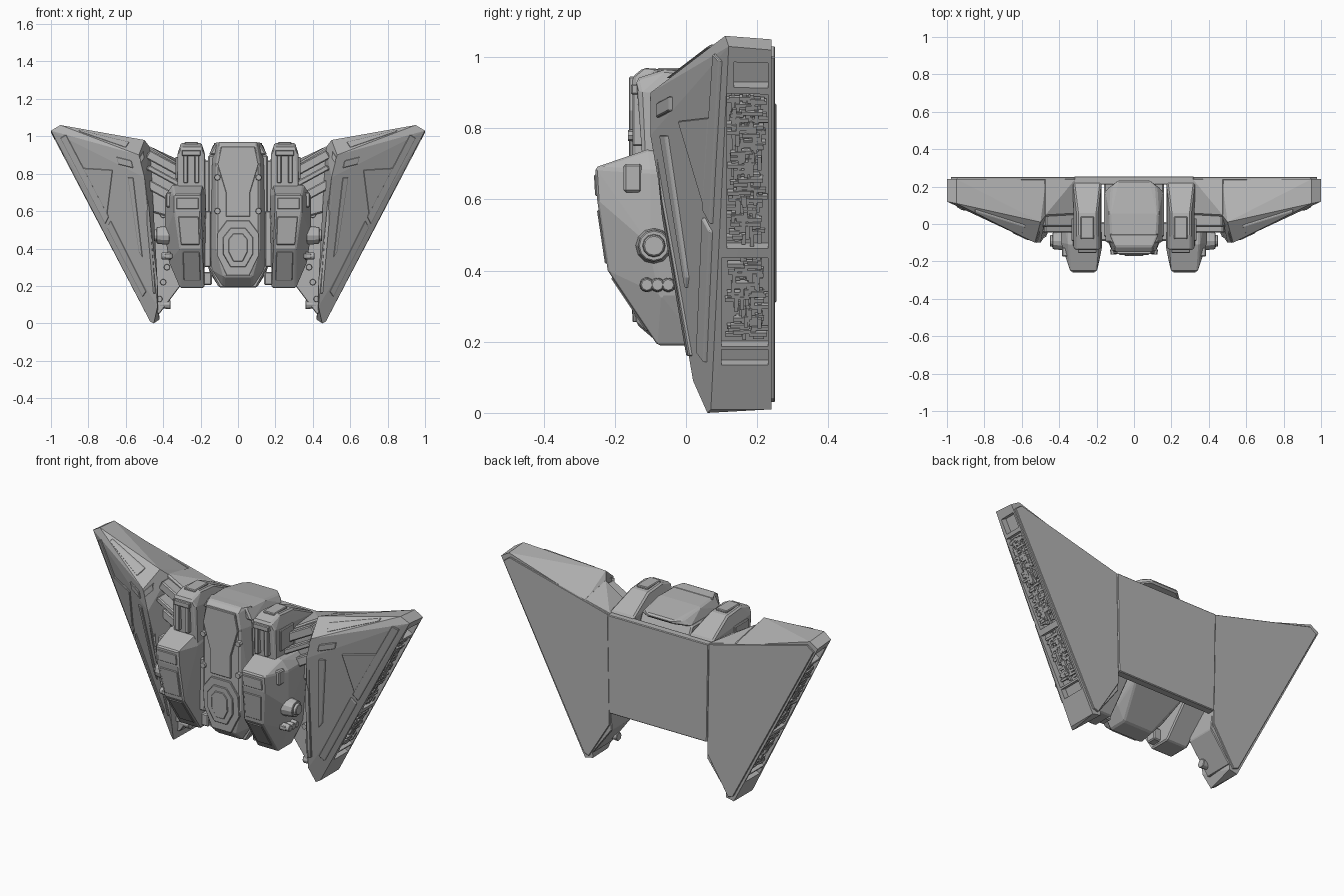
import bpy, bmesh, random
from math import pi
from mathutils import Matrix, Vector
from mathutils.bvhtree import BVHTree

random.seed(4)
if "Cube" in bpy.data.objects:
    bpy.data.objects.remove(bpy.data.objects["Cube"], do_unlink=True)

grey = bpy.data.materials.new("hull_grey")
grey.use_nodes = True
grey.diffuse_color = (0.45, 0.45, 0.45, 1)
grey.node_tree.nodes["Principled BSDF"].inputs["Base Color"].default_value = grey.diffuse_color


def finish(name, bm, mirror=True, bevel=0.008):
    bmesh.ops.recalc_face_normals(bm, faces=bm.faces)
    mesh = bpy.data.meshes.new(name)
    bm.to_mesh(mesh)
    bm.free()
    mesh.materials.append(grey)
    ob = bpy.data.objects.new(name, mesh)
    bpy.context.collection.objects.link(ob)
    if bevel:
        mod = ob.modifiers.new("Bevel", "BEVEL")
        mod.width, mod.segments = bevel, 1
    if mirror:
        ob.modifiers.new("Mirror", "MIRROR").use_mirror_merge = False
    return ob


def hull_mesh(points):
    bm = bmesh.new()
    for p in points:
        bm.verts.new(p)
    bmesh.ops.convex_hull(bm, input=bm.verts)
    loose = [v for v in bm.verts if not v.link_faces]
    bmesh.ops.delete(bm, geom=loose, context="VERTS")
    bmesh.ops.dissolve_limit(bm, angle_limit=0.03, verts=bm.verts, edges=bm.edges)
    return bm


def two_sided(points):
    return [(s * x, y, z) for s in (-1, 1) for x, y, z in points]


def prism(bm, front, back):
    a = [bm.verts.new(p) for p in front]
    b = [bm.verts.new(p) for p in back]
    bm.faces.new(a)
    bm.faces.new(b[::-1])
    for i in range(len(a)):
        j = (i + 1) % len(a)
        bm.faces.new((a[j], a[i], b[i], b[j]))


def slab(name, outline, y0, y1, mirror=True, bevel=0.004):
    bm = bmesh.new()
    prism(bm, [(x, y0, z) for x, z in outline], [(x, y1, z) for x, z in outline])
    return finish(name, bm, mirror, bevel)


def plates(name, outlines, tree, height, mirror=True):
    # plates that follow the front surface of another part
    bm = bmesh.new()
    for outline in outlines:
        pts = []
        for x, z in outline:
            hit = tree.ray_cast(Vector((x, -2, z)), Vector((0, 1, 0)))[0]
            pts.append(Vector((x, hit.y if hit else 0.1, z)))
        prism(bm, [p - Vector((0, height, 0)) for p in pts],
              [p + Vector((0, 0.01, 0)) for p in pts])
    return finish(name, bm, mirror, 0.003)


def box(bm, center, size, turn=None):
    m = Matrix.Translation(center) @ (turn or Matrix()) @ Matrix.Diagonal((*size, 1))
    bmesh.ops.create_cube(bm, size=1, matrix=m)


def drum(bm, center, radius, length, axis="Y", sides=12):
    m = Matrix.Translation(center) @ Matrix.Rotation(pi / 2, 4, axis)
    bmesh.ops.create_cone(bm, cap_ends=True, segments=sides, radius1=radius,
                          radius2=radius * 0.85, depth=length, matrix=m)


def both(points):
    return points + [(-x, z) for x, z in reversed(points)]


# Wings: wedge hulls with a ridge near the body
wing = hull_mesh([
    (1, .24, 1.02), (.95, .24, 1.05), (.47, .24, .9), (.42, .24, .02), (.47, .24, .01),
    (1, .12, 1.03), (.95, .11, 1.06), (.5, .01, .98), (.53, -.1, .9), (.47, .05, .94),
    (.5, -.1, .78), (.43, 0, .22), (.43, .02, .09), (.45, .06, 0), (.47, .07, .01)])
wing_tree = BVHTree.FromBMesh(wing)
wing_ob = finish("wings", wing, bevel=0)

# Trench in each outer wing edge
along, out = Vector((.458, 0, .889)), Vector((.889, 0, -.458))
turn = Matrix((along, (0, 1, 0), out)).transposed().to_4x4()


def edge_point(u, y, d):
    return Vector((.47, y, .01)) + along * u + out * d


bm = bmesh.new()
for lo, hi, y0 in ((.14, .19, .1), (.2, .48, .1), (.51, 1.0, .115), (1.02, 1.1, .135)):
    box(bm, edge_point((lo + hi) / 2, (y0 + .23) / 2, 0), (hi - lo, .23 - y0, .06), turn)
cutter = finish("trench_cutter", bm, mirror=False, bevel=0)
cut = wing_ob.modifiers.new("Trench", "BOOLEAN")
cut.operation, cut.object = "DIFFERENCE", cutter
wing_ob.modifiers.move(1, 0)
bpy.context.view_layer.objects.active = wing_ob
bpy.ops.object.modifier_apply(modifier="Trench")
bpy.data.objects.remove(cutter, do_unlink=True)

# Pipework filling the trenches
bm = bmesh.new()
for lo, hi, count in ((.22, .46, 110), (.53, .98, 210)):
    for i in range(count):
        size = [.011, .011, random.uniform(.01, .02)]
        size[i % 2] = random.uniform(.025, .05)
        box(bm, edge_point(random.uniform(lo, hi), random.uniform(.13, .21),
                           random.uniform(-.025, -.008)), size, turn)
finish("trench_pipework", bm, bevel=0)

# Raised armour on the wing fronts
plates("wing_armour", [
    [(.505, .92), (.525, .89), (.495, .6), (.455, .16), (.44, .16), (.47, .55)],
    [(.92, 1.01), (.95, .99), (.71, .53), (.69, .57)],
    [(.68, .55), (.70, .51), (.51, .14), (.49, .17)],
    [(.58, .97), (.85, 1.036), (.85, 1.026), (.6, .94)],
    [(.67, .82), (.83, .83), (.70, .58)],
    [(.57, .87), (.65, .89), (.64, .85), (.56, .83)],
    [(.56, .78), (.59, .78), (.53, .38), (.51, .35)]], wing_tree, .01)

# Rear shell panels
slab("rear_plate", both([(.32, .87), (.31, .31)]), .21, .255, mirror=False)
slab("rear_wing_skin", [(.32, .87), (.94, 1.03), (.98, 1), (.47, .04), (.44, .03),
                        (.31, .24), (.31, .31)], .235, .25, bevel=.002)
slab("lower_inner_plates", [(.35, .68), (.47, .64), (.45, .06), (.42, .05), (.3, .21)],
     .07, .24)

# Shoulder blocks closing the gap between wings and body
finish("shoulder_blocks", hull_mesh([
    (.31, .05, .85), (.48, .04, .95), (.48, .04, .6), (.31, .05, .55),
    (.31, .245, .87), (.48, .245, .91), (.48, .245, .6), (.31, .245, .55)]))

# Diagonal arms joining the wings to the body
bm = bmesh.new()
for y, z, w in ((.02, .86, .05), (-.01, .79, .03), (.03, .7, .05)):
    box(bm, (.4, y, z), (.19, .07, w), Matrix.Rotation(-.5, 4, "Y"))
finish("wing_arms", bm, bevel=.006)

# Central fuselage: core, overhanging lid and a narrower front shield
finish("fuselage", hull_mesh(two_sided([
    (.16, -.07, .9), (.16, .17, .9), (.16, .22, .8), (.16, .22, .36), (.1, .15, .3),
    (.16, -.07, .3), (.15, .05, .27), (.1, -.07, .19), (.09, .03, .2)])), mirror=False)
finish("fuselage_lid", hull_mesh(two_sided([
    (.12, -.1, .965), (.13, .05, .96), (.08, .235, .935), (.08, .235, .915),
    (.155, -.1, .9), (.155, .18, .9), (.12, .2, .935)])), mirror=False)
shield = hull_mesh(two_sided([
    (.1, -.15, .945), (.1, -.12, .97), (.115, -.15, .86), (.14, -.07, .86),
    (.13, -.05, .965), (.115, -.15, .4), (.15, -.07, .4), (.14, -.07, .28),
    (.075, -.14, .25), (.08, -.07, .19)]))
shield_tree = BVHTree.FromBMesh(shield)
finish("front_shield", shield, mirror=False)
plates("fuselage_armour", [
    both([(.09, .945), (.11, .85), (.065, .7), (.065, .57)]),
    both([(.06, .55), (.112, .48), (.112, .36), (.06, .255)])],
    shield_tree, .01, mirror=False)
plates("cockpit_hatch", [both([(.04, .51), (.08, .46), (.08, .37), (.04, .3)])],
       shield_tree, .016, mirror=False)
plates("hatch_center", [both([(.025, .48), (.05, .45), (.05, .38), (.025, .33)])],
       shield_tree, .02, mirror=False)

# Bolts on the body and the inner wing plates
bm = bmesh.new()
for x, y, z in ((.11, -.15, .6), (.11, -.15, .78), (.4, .065, .58), (.4, .065, .22),
                (.42, .065, .13), (.38, .065, .3)):
    drum(bm, (x, y, z), .018, .025, "X", 8)
finish("bolts", bm, bevel=0)

# Forward pods beside the fuselage
pod = hull_mesh([
    (.2, -.255, .69), (.34, -.255, .69), (.2, -.25, .6), (.34, -.25, .6), (.19, -.22, .4),
    (.31, -.22, .4), (.18, -.08, .19), (.31, -.08, .19), (.18, .04, .19), (.31, .04, .19),
    (.19, -.11, .74), (.35, -.11, .74), (.17, -.12, .68), (.39, -.1, .68), (.39, .08, .68),
    (.39, -.1, .47), (.37, -.07, .33), (.36, .08, .33), (.18, .2, .72), (.34, .2, .72),
    (.18, .2, .38), (.34, .2, .38)])
pod_tree = BVHTree.FromBMesh(pod)
finish("pods", pod)
plates("pod_armour", [
    [(.21, .67), (.33, .67), (.33, .61), (.21, .61)],
    [(.21, .57), (.32, .57), (.305, .42), (.205, .42)],
    [(.205, .38), (.295, .38), (.29, .23), (.2, .23)]], pod_tree, .005)
bm = bmesh.new()
box(bm, (.365, -.15, .66), (.04, .05, .08))
box(bm, (.165, -.04, .24), (.05, .06, .07))
box(bm, (.165, -.04, .45), (.04, .1, .3))
finish("pod_brackets", bm, bevel=.006)

# Side turrets on the pods
bm = bmesh.new()
drum(bm, (.4, -.09, .47), .052, .07)
drum(bm, (.435, -.09, .47), .035, .03)
for y in (-.11, -.08, -.05):
    drum(bm, (.385, y, .36), .022, .05, sides=8)
box(bm, (.37, -.08, .36), (.04, .1, .025))
drum(bm, (.39, .09, .1), .025, .06, sides=8)
finish("side_turrets", bm, bevel=.003)

# Upper engine housings
finish("engine_housings", hull_mesh([
    (x, y, z) for x, t in ((.175, .02), (.325, -.02)) for x, y, z in (
        (x, -.13, .9), (x + t, -.14, .94), (x + t, -.06, .965), (x + t, .06, .955),
        (x, .22, .88), (x, .22, .68), (x, -.12, .68))]))
bm = bmesh.new()
box(bm, (.25, -.02, .962), (.07, .12, .015))
box(bm, (.22, -.135, .83), (.025, .03, .16))
box(bm, (.28, -.135, .83), (.025, .03, .16))
box(bm, (.25, -.135, .91), (.1, .04, .03))
box(bm, (.325, -.03, .83), (.02, .12, .12))
finish("engine_vents", bm, bevel=.004)
